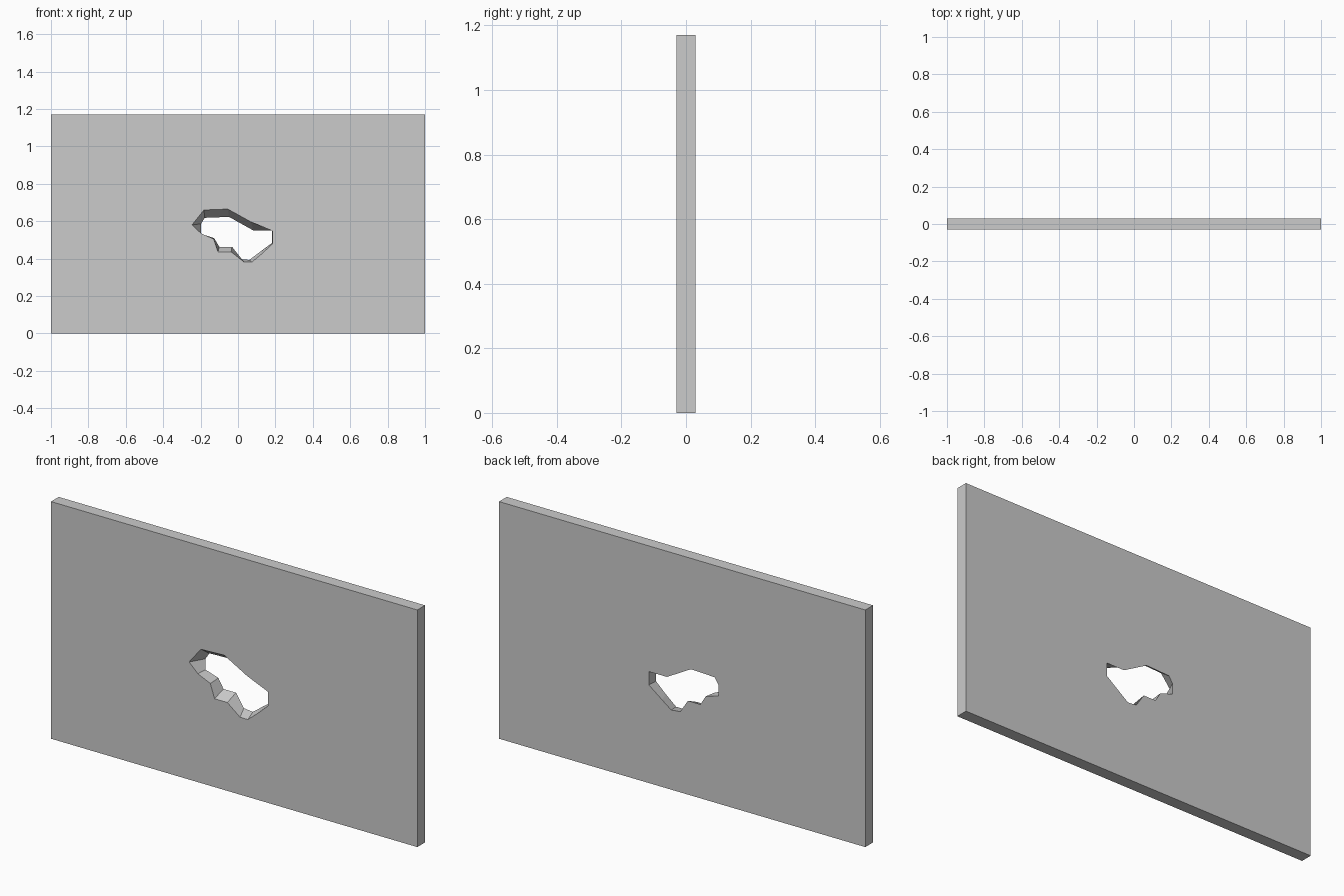
import bpy, bmesh

if "Cube" in bpy.data.objects:
    bpy.data.objects.remove(bpy.data.objects["Cube"])

H, T = 1.17, 0.03   # panel height, half thickness

rect = [(-1, 0), (1, 0), (1, H), (-1, H)]

# Jagged hole: outline on the front face and matching outline on the back face (x, z)
hole_front = [(-.246, .58), (-.182, .66), (-.055, .665), (.07, .596), (.185, .548),
              (.185, .479), (.13, .428), (.075, .382), (.032, .382), (-.037, .436),
              (-.107, .436), (-.13, .505), (-.198, .535)]
hole_back = [(-.198, .586), (-.178, .618), (-.048, .623), (.083, .55), (.182, .55),
             (.182, .484), (.11, .43), (.06, .393), (.011, .398), (-.032, .463),
             (-.10, .463), (-.128, .51), (-.198, .532)]

bm = bmesh.new()


def ring(points, y):
    verts = [bm.verts.new((x, y, z)) for x, z in points]
    edges = [bm.edges.new((v, verts[(i + 1) % len(verts)])) for i, v in enumerate(verts)]
    return verts, edges


def bridge(a, b):
    for i in range(len(a)):
        j = (i + 1) % len(a)
        bm.faces.new((a[i], a[j], b[j], b[i]))


outer_f, outer_fe = ring(rect, -T)
outer_b, outer_be = ring(rect, T)
hole_f, hole_fe = ring(hole_front, -T)
hole_b, hole_be = ring(hole_back, T)

# Front and back faces with the hole left open
bmesh.ops.triangle_fill(bm, edges=outer_fe + hole_fe, use_beauty=True, normal=(0, -1, 0))
bmesh.ops.triangle_fill(bm, edges=outer_be + hole_be, use_beauty=True, normal=(0, 1, 0))

# Outer rim and broken inner walls
bridge(outer_f, outer_b)
bridge(hole_f, hole_b)
bmesh.ops.recalc_face_normals(bm, faces=bm.faces)

mesh = bpy.data.meshes.new("broken_wall_panel")
bm.to_mesh(mesh)
bm.free()
panel = bpy.data.objects.new("broken_wall_panel", mesh)
bpy.context.collection.objects.link(panel)
